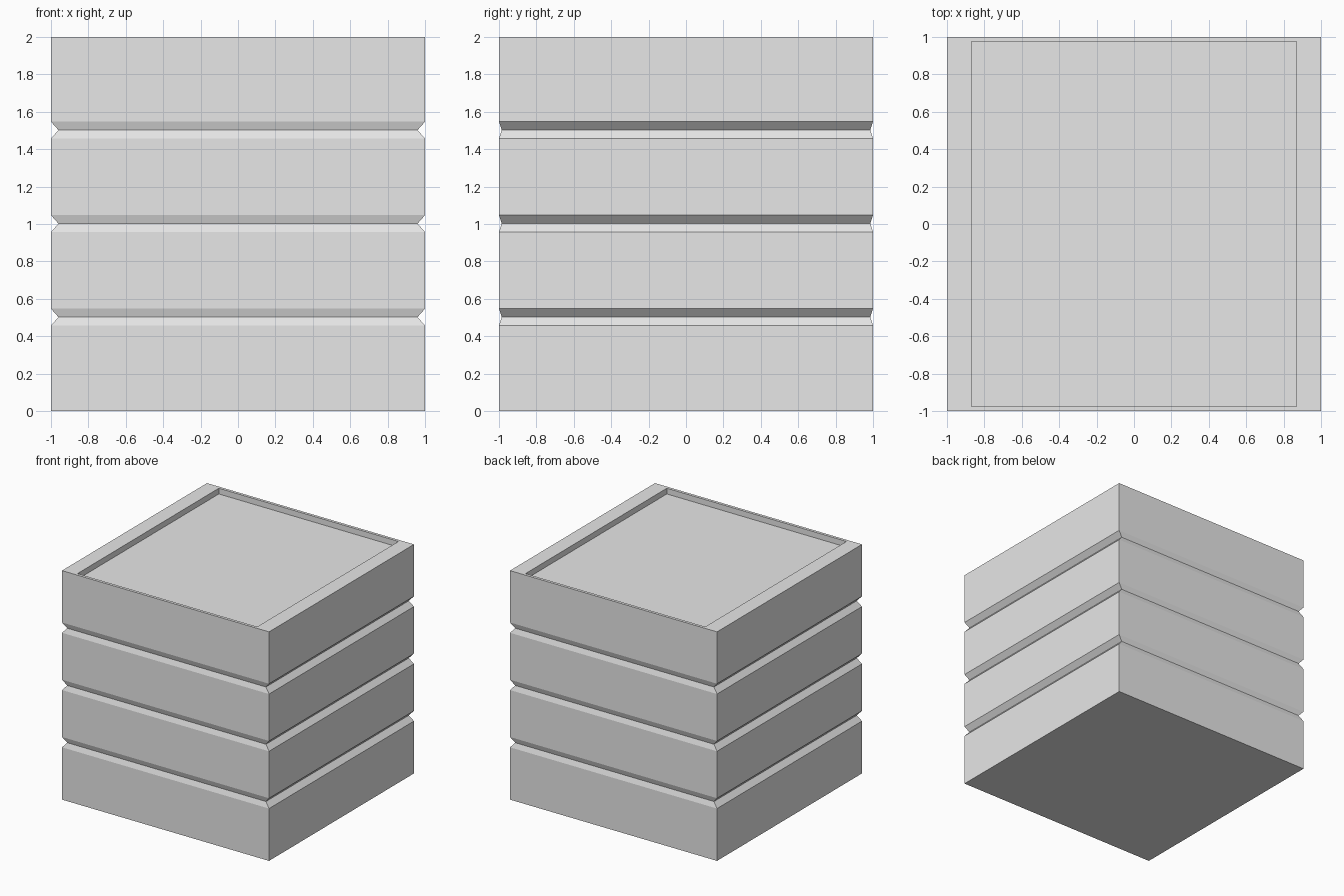
import bpy
import bmesh

# Remove the default cube
default = bpy.data.objects.get("Cube")
if default:
    bpy.data.objects.remove(default, do_unlink=True)

# Single plain grey
GREY = (0.8, 0.8, 0.8, 1.0)
grey = bpy.data.materials.new("plain grey")
grey.use_nodes = True
grey.diffuse_color = GREY
grey.node_tree.nodes["Principled BSDF"].inputs["Base Color"].default_value = GREY

HALF = 1.0
HEIGHT = 2.0
GROOVE_HALF = 0.045      # half height of each groove
GROOVE_X, GROOVE_Y = 0.04, 0.015
RECESS_X, RECESS_Y, RECESS_DEPTH = 0.868, 0.975, 0.05

# Rectangular sections from the base up the walls: half width, half depth, height
sections = [(HALF, HALF, 0.0)]
for z in (0.502, 1.002, 1.502):
    sections += [
        (HALF, HALF, z - GROOVE_HALF),
        (HALF - GROOVE_X, HALF - GROOVE_Y, z),
        (HALF, HALF, z + GROOVE_HALF),
    ]

# Top rim, then down into the shallow tray
sections += [
    (HALF, HALF, HEIGHT),
    (RECESS_X, RECESS_Y, HEIGHT),
    (RECESS_X, RECESS_Y, HEIGHT - RECESS_DEPTH),
]

# Join the sections into a closed body
bm = bmesh.new()
rings = [
    [bm.verts.new((sx * hx, sy * hy, z))
     for sx, sy in ((-1, -1), (1, -1), (1, 1), (-1, 1))]
    for hx, hy, z in sections
]
for low, high in zip(rings, rings[1:]):
    for i in range(4):
        j = (i + 1) % 4
        bm.faces.new((low[i], low[j], high[j], high[i]))
bm.faces.new(rings[0][::-1])
bm.faces.new(rings[-1])
bmesh.ops.recalc_face_normals(bm, faces=bm.faces)

mesh = bpy.data.meshes.new("grooved_crate")
bm.to_mesh(mesh)
bm.free()
mesh.materials.append(grey)
crate = bpy.data.objects.new("grooved_crate", mesh)
bpy.context.collection.objects.link(crate)
